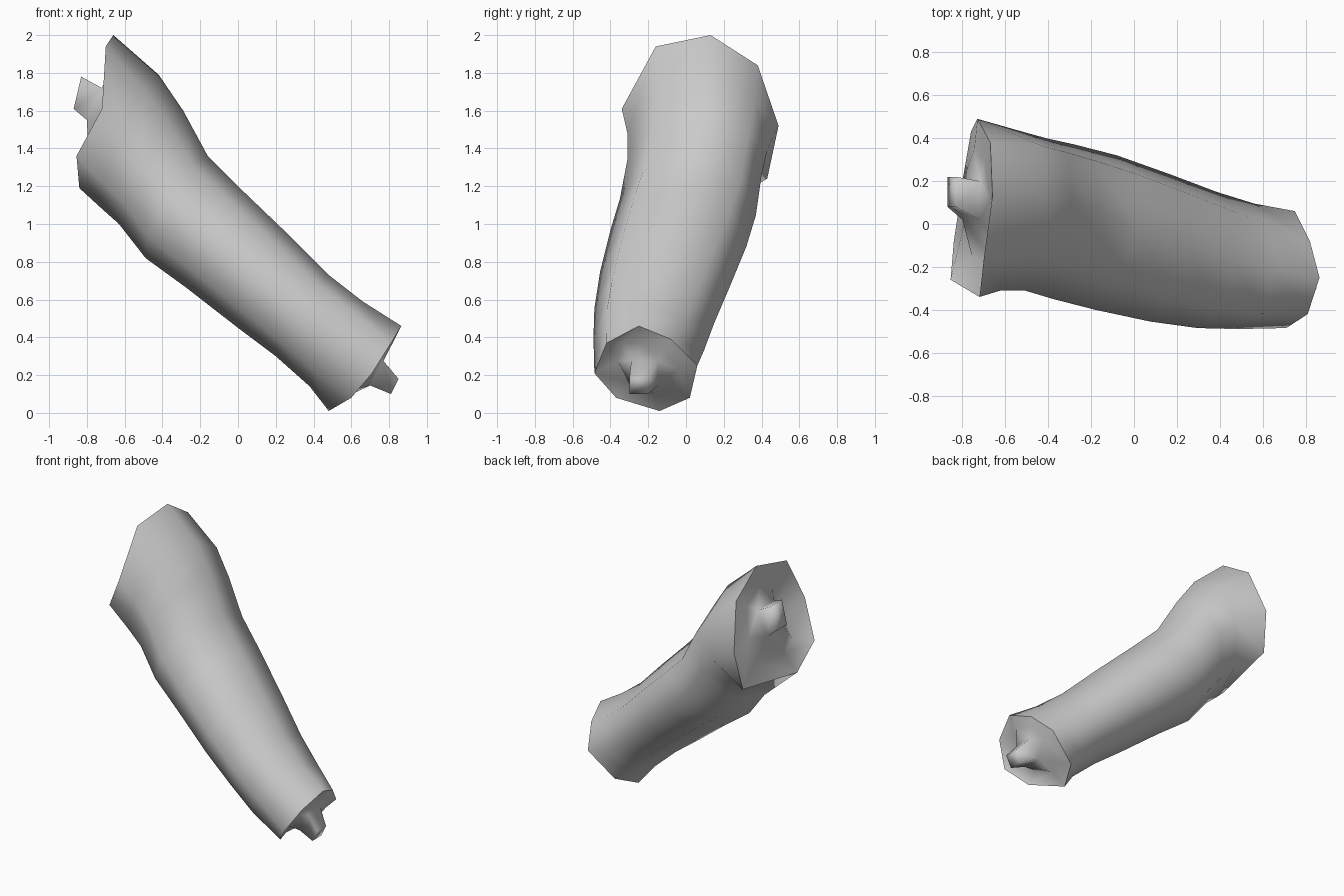
import bpy, bmesh, math
from mathutils import Vector

if "Cube" in bpy.data.objects:
    bpy.data.objects.remove(bpy.data.objects["Cube"])

grey = bpy.data.materials.new("plain grey")
grey.diffuse_color = (0.6, 0.6, 0.6, 1)
grey.use_nodes = True
grey.node_tree.nodes["Principled BSDF"].inputs["Base Color"].default_value = grey.diffuse_color


def loop(center, u, v, sides, phase=0.0):
    """Elliptical loop: u points to its top, v to its -y side."""
    c, u, v = Vector(center), Vector(u), Vector(v)
    angles = [2 * math.pi * (k + phase) / sides for k in range(sides)]
    return [c + u * math.cos(a) + v * math.sin(a) for a in angles]


def section(top, bottom, y_max, y_min, roll):
    """Eight-sided section, square to the slanted arm, from its outline."""
    c = ((top[0] + bottom[0]) / 2, (y_max + y_min) / 2, (top[1] + bottom[1]) / 2)
    u = ((top[0] - bottom[0]) / 2, roll, (top[1] - bottom[1]) / 2)
    w = (y_max - y_min) / 2
    return loop(c, u, (-.14 * w, -w, .12 * w), 8)


def square(center, u, half_width):
    """Square end of a peg."""
    r = math.sqrt(2)
    return loop(center, Vector(u) * r, (0, -half_width * r, 0), 4, 0.5)


# Flared rim at the upper end and rim at the lower end
upper_rim = [(-.66, .13, 2.0), (-.70, -.16, 1.94), (-.72, -.34, 1.61), (-.855, -.26, 1.36),
             (-.84, -.08, 1.19), (-.76, .43, 1.24), (-.73, .49, 1.52), (-.67, .38, 1.84)]
lower_rim = [(.865, -.25, .46), (.81, -.42, .37), (.71, -.485, .21), (.60, -.37, .08),
             (.48, -.14, .01), (.56, .02, .08), (.75, .06, .25), (.82, -.08, .39)]

# Sections along the arm, from the upper to the lower end
sections = [section(*s) for s in (
    ((-.42, 1.79), (-.72, 1.08), .43, -.31, .06),
    ((-.29, 1.60), (-.63, 1.00), .40, -.31, .05),
    ((-.16, 1.36), (-.49, .82), .37, -.35, .04),
    ((.01, 1.19), (-.27, .66), .32, -.40, .03),
    ((.25, .96), (.00, .45), .23, -.455, .02),
    ((.48, .73), (.20, .30), .15, -.485, .0),
    ((.66, .59), (.38, .14), .095, -.49, -.02))]

# Short square joint pegs: base, then tip
upper_peg = [square((-.76, .11, 1.635), (.04, 0, .085), .09),
             square((-.85, .15, 1.695), (.02, 0, .085), .07)]
lower_peg = [square((.735, -.22, .21), (.035, 0, .065), .07),
             square((.83, -.25, .14), (.02, 0, .04), .05)]

bm = bmesh.new()


def add(points):
    return [bm.verts.new(p) for p in points]


def bridge(a, b):
    n = len(a)
    for i in range(n):
        j = (i + 1) % n
        bm.faces.new((a[i], a[j], b[j], b[i]))


def end_cap(rim, peg, inward, depths):
    """End wall, hollowed on one side, running from the rim into a peg."""
    base, tip = add(peg[0]), add(peg[1])
    mid = []
    for k in range(8):
        near = base[k // 2].co if k % 2 else (base[k // 2 - 1].co + base[k // 2].co) / 2
        mid.append(bm.verts.new((rim[k].co + near) / 2 + Vector(inward) * depths[k]))
    bridge(rim, mid)
    for j in range(4):
        k = 2 * j
        bm.faces.new((mid[k], base[j], base[j - 1]))
        bm.faces.new((mid[k], mid[k + 1], base[j]))
        bm.faces.new((mid[k + 1], mid[(k + 2) % 8], base[j]))
    bridge(base, tip)
    bm.faces.new(tip)


# Arm skin
rings = [add(r) for r in [upper_rim] + sections + [lower_rim]]
for a, b in zip(rings, rings[1:]):
    bridge(a, b)

# End walls and pegs
end_cap(rings[0], upper_peg, (.72, -.3, -.65), (.03, .12, .15, .10, .04, 0, 0, 0))
end_cap(rings[-1], lower_peg, (-.72, .25, .65), (.0, .08, .10, .08, .04, 0, 0, 0))

# Smooth skin with crisp rims
bmesh.ops.recalc_face_normals(bm, faces=bm.faces)
for f in bm.faces:
    f.smooth = True
for ring in (rings[0], rings[-1]):
    for i in range(8):
        bm.edges.get((ring[i - 1], ring[i])).smooth = False

mesh = bpy.data.meshes.new("forearm")
bm.to_mesh(mesh)
bm.free()
mesh.materials.append(grey)
bpy.context.collection.objects.link(bpy.data.objects.new("forearm", mesh))
